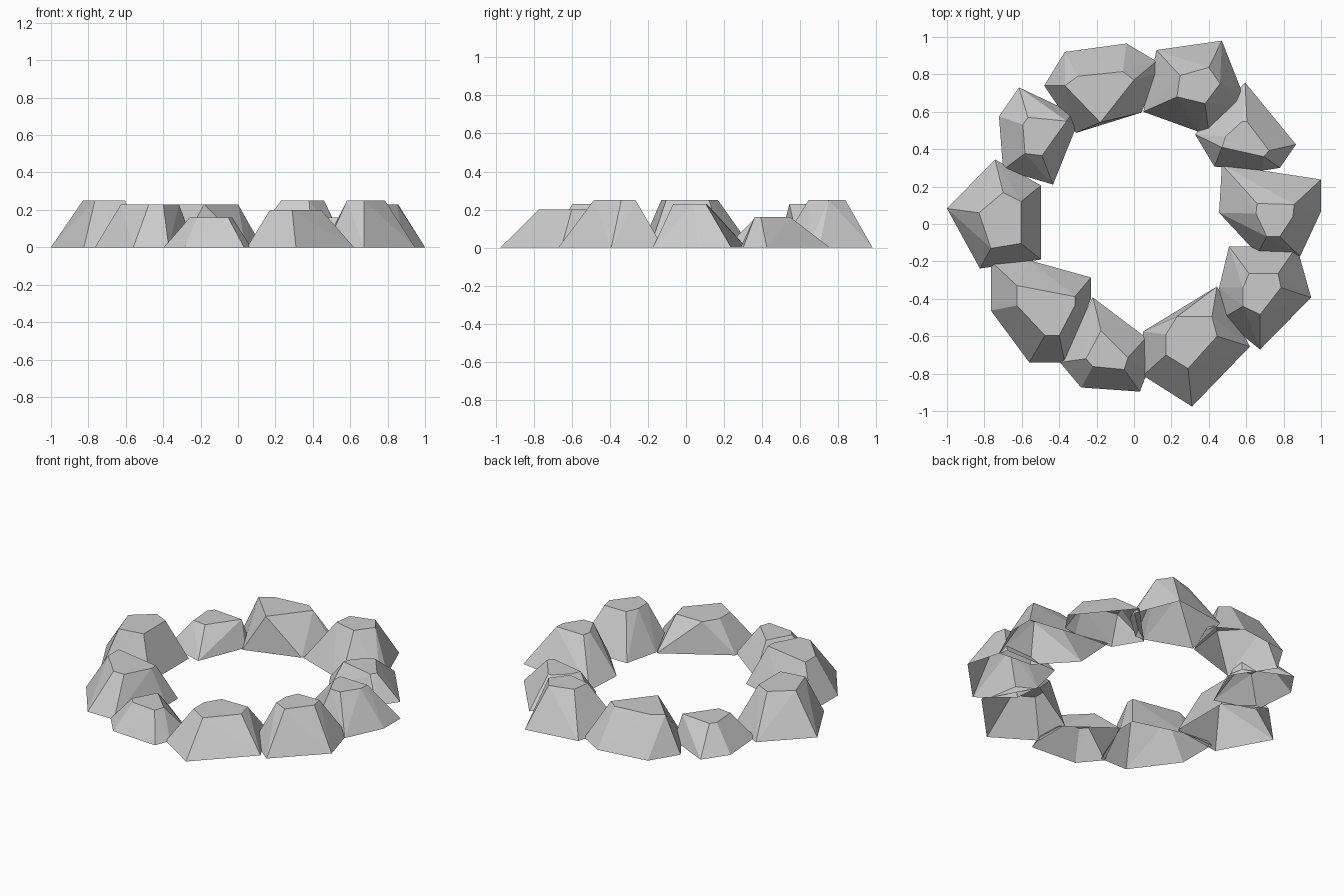
import bpy, bmesh, math


def rock(name, height, base, top):
    """Faceted boulder: hull of a ground outline and a smaller flat crown, open underneath."""
    bm = bmesh.new()
    for outline, z in ((base, 0.0), (top, height)):
        for x, y in outline:
            bm.verts.new((x, y, z))
    hull = bmesh.ops.convex_hull(bm, input=bm.verts[:])
    loose = [v for v in bm.verts if not v.link_faces]
    bmesh.ops.delete(bm, geom=loose, context='VERTS')
    under = [f for f in bm.faces if all(v.co.z < 1e-4 for v in f.verts)]
    bmesh.ops.delete(bm, geom=under, context='FACES')
    bmesh.ops.dissolve_limit(bm, angle_limit=math.radians(1),
                             verts=bm.verts[:], edges=bm.edges[:])
    mesh = bpy.data.meshes.new(name)
    bm.to_mesh(mesh)
    bm.free()
    obj = bpy.data.objects.new(name, mesh)
    bpy.context.collection.objects.link(obj)


# Back rocks
rock("rock_back_left", 0.23,
     [(-.48, .74), (-.37, .92), (-.04, .965), (.12, .87), (.13, .81), (.04, .596), (-.31, .487)],
     [(-.37, .74), (-.30, .79), (-.06, .815), (0, .77), (-.18, .543)])
rock("rock_back_right", 0.25,
     [(.12, .93), (.47, .98), (.58, .70), (.57, .64), (.40, .489), (.34, .495), (.05, .60)],
     [(.246, .794), (.40, .837), (.46, .75), (.38, .644), (.23, .68)])

# Right side rocks
rock("rock_right_rear", 0.16,
     [(.594, .757), (.866, .425), (.78, .30), (.69, .286), (.43, .307), (.326, .48)],
     [(.578, .548), (.604, .548), (.49, .468), (.47, .41), (.695, .36), (.722, .393)])
rock("rock_right_middle", 0.23,
     [(.47, .318), (1.0, .238), (1.0, .067), (.888, -.174), (.66, -.16), (.455, .06)],
     [(.658, .11), (.856, .104), (.85, .04), (.78, -.067), (.71, -.067), (.652, .056)])
rock("rock_right_front", 0.25,
     [(.508, -.12), (.87, -.12), (.947, -.393), (.674, -.671), (.47, -.505), (.455, -.34)],
     [(.615, -.265), (.77, -.265), (.786, -.34), (.674, -.484), (.583, -.44), (.583, -.34)])

# Front rocks
rock("rock_front_right", 0.20,
     [(.444, -.334), (.048, -.575), (.048, -.81), (.31, -.976), (.62, -.655)],
     [(.23, -.495), (.417, -.495), (.444, -.60), (.289, -.773), (.171, -.70), (.171, -.59)])
rock("rock_front_middle", 0.16,
     [(-.22, -.393), (.064, -.607), (.07, -.794), (.032, -.896), (-.283, -.874), (-.396, -.74)],
     [(-.176, -.57), (-.032, -.714), (-.053, -.778), (-.22, -.762), (-.257, -.72)])
rock("rock_front_left", 0.23,
     [(-.765, -.20), (-.556, -.195), (-.23, -.286), (-.23, -.40), (-.37, -.74), (-.56, -.74), (-.765, -.463)],
     [(-.626, -.329), (-.316, -.388), (-.316, -.436), (-.40, -.596), (-.476, -.596), (-.626, -.436)])

# Left side rocks
rock("rock_left_middle", 0.25,
     [(-1.0, .083), (-.743, .345), (-.497, .206), (-.497, -.19), (-.824, -.238)],
     [(-.829, .06), (-.70, .168), (-.604, .12), (-.604, -.104), (-.765, -.13)])
rock("rock_left_rear", 0.16,
     [(-.722, .575), (-.615, .73), (-.33, .596), (-.31, .516), (-.433, .211), (-.70, .29)],
     [(-.594, .532), (-.567, .57), (-.40, .527), (-.36, .55), (-.492, .366), (-.583, .377)])
